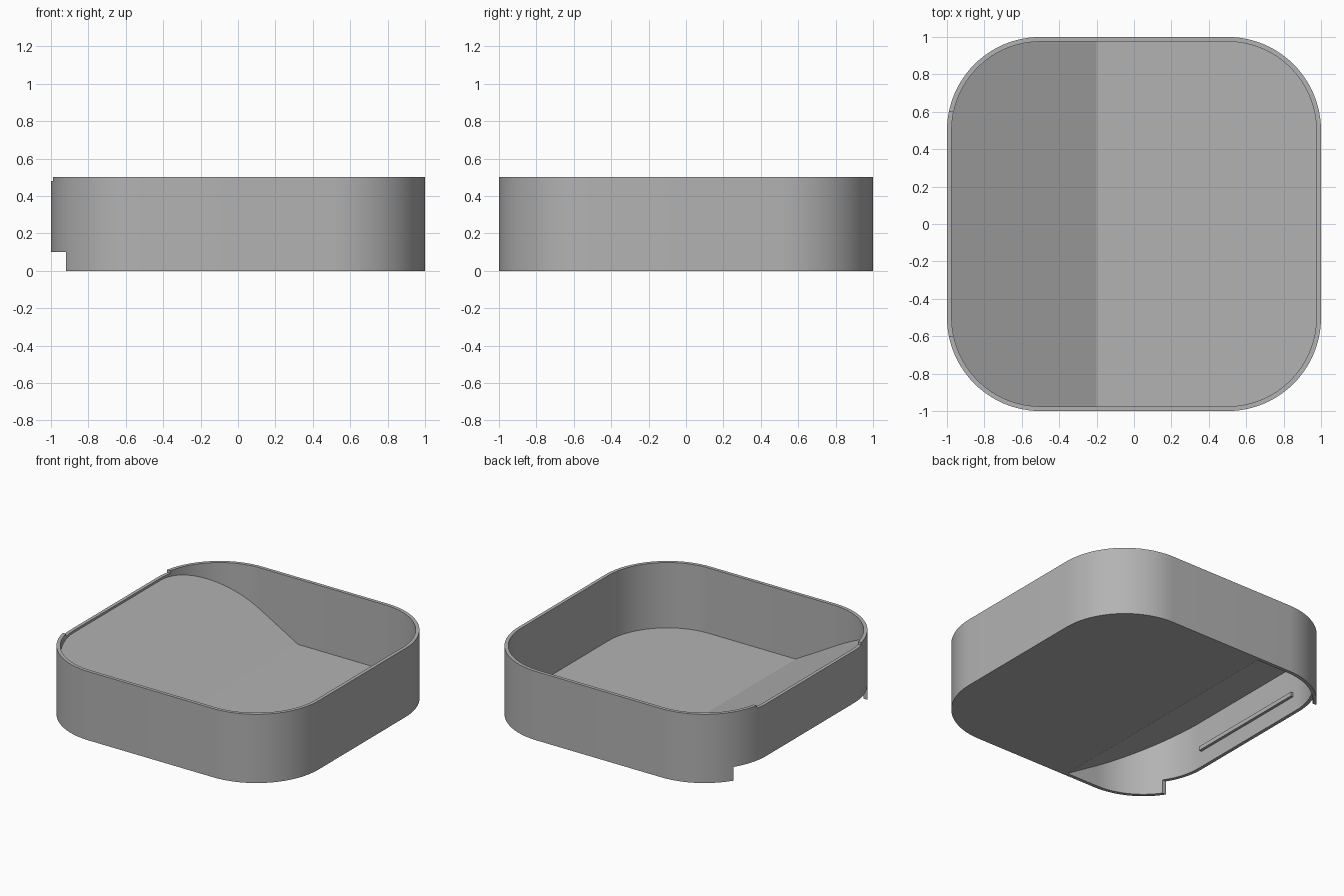
import bpy, bmesh, math

if "Cube" in bpy.data.objects:
    bpy.data.objects.remove(bpy.data.objects["Cube"], do_unlink=True)

HEIGHT, WALL, RADIUS, STEPS = 0.5, 0.025, 0.5, 24

grey = bpy.data.materials.new("plain grey")
grey.use_nodes = True
grey.diffuse_color = (0.45, 0.45, 0.45, 1)
grey.node_tree.nodes["Principled BSDF"].inputs["Base Color"].default_value = grey.diffuse_color


def outline(inset):
    """Rounded square outline, counter-clockwise."""
    points = []
    for corner in range(4):
        mid = math.pi / 4 + corner * math.pi / 2
        cx = math.copysign(1 - RADIUS, math.cos(mid))
        cy = math.copysign(1 - RADIUS, math.sin(mid))
        for i in range(STEPS + 1):
            a = (corner + i / STEPS) * math.pi / 2
            r = RADIUS - inset
            points.append((cx + r * math.cos(a), cy + r * math.sin(a)))
    return points


def make_object(name, bm):
    bmesh.ops.recalc_face_normals(bm, faces=bm.faces)
    mesh = bpy.data.meshes.new(name)
    bm.to_mesh(mesh)
    bm.free()
    mesh.materials.append(grey)
    ob = bpy.data.objects.new(name, mesh)
    bpy.context.collection.objects.link(ob)
    return ob


def prism(name, points, offset):
    """Extrude a flat polygon of 3D points along an offset."""
    bm = bmesh.new()
    face = bm.faces.new([bm.verts.new(p) for p in points])
    new = bmesh.ops.extrude_face_region(bm, geom=[face])["geom"]
    bmesh.ops.translate(bm, vec=offset, verts=[v for v in new if isinstance(v, bmesh.types.BMVert)])
    return make_object(name, bm)


def box(name, x, y, z):
    return prism(name, [(x[0], y[0], z[0]), (x[1], y[0], z[0]), (x[1], y[1], z[0]), (x[0], y[1], z[0])],
                 (0, 0, z[1] - z[0]))


def cut(ob, tool, operation):
    """Apply a boolean and discard its tool."""
    tool.hide_render = True
    mod = ob.modifiers.new("cut", "BOOLEAN")
    mod.operation, mod.object, mod.solver = operation, tool, "EXACT"
    result = bpy.data.meshes.new_from_object(ob.evaluated_get(bpy.context.evaluated_depsgraph_get()))
    ob.modifiers.clear()
    ob.data = result
    bpy.data.objects.remove(tool, do_unlink=True)


# Outer wall: a rounded ring
bm = bmesh.new()
rings = [[bm.verts.new((x, y, z)) for x, y in outline(inset)]
         for inset, z in ((0, 0), (0, HEIGHT), (WALL, HEIGHT), (WALL, 0))]
count = len(rings[0])
for k in range(4):
    lower, upper = rings[k], rings[(k + 1) % 4]
    for i in range(count):
        j = (i + 1) % count
        bm.faces.new((lower[i], lower[j], upper[j], upper[i]))
wall = make_object("outer_wall", bm)

# Shallow pouring lip and the finger opening below it
cut(wall, box("lip_cutter", (-1.1, -0.9), (-0.6, 0.6), (0.48, 0.6)), "DIFFERENCE")
cut(wall, box("opening_cutter", (-1.1, -0.8), (-0.77, 0.77), (-0.1, 0.1)), "DIFFERENCE")

# Floor that bends up into a ramp, trimmed to the inside of the wall
profile = [(1.1, 0), (-0.245, 0), (-0.99, 0.449), (-0.99, 0.473), (-0.2, WALL), (1.1, WALL)]
floor = prism("floor_and_ramp", [(x, -1.1, z) for x, z in profile], (0, 2.2, 0))
trim = prism("floor_trim", [(x, y, -0.1) for x, y in outline(WALL)], (0, 0, 1))
cut(floor, trim, "INTERSECT")

# Thin rib on the inside of the wall, under the ramp
rib = box("inner_rib", (-0.98, -0.955), (-0.47, 0.47), (0.215, 0.245))

# Smooth the rounded corners, keep the edges crisp
bpy.ops.object.select_all(action="DESELECT")
for ob in (wall, floor, rib):
    ob.select_set(True)
bpy.context.view_layer.objects.active = wall
bpy.ops.object.shade_smooth_by_angle(angle=math.radians(25))
